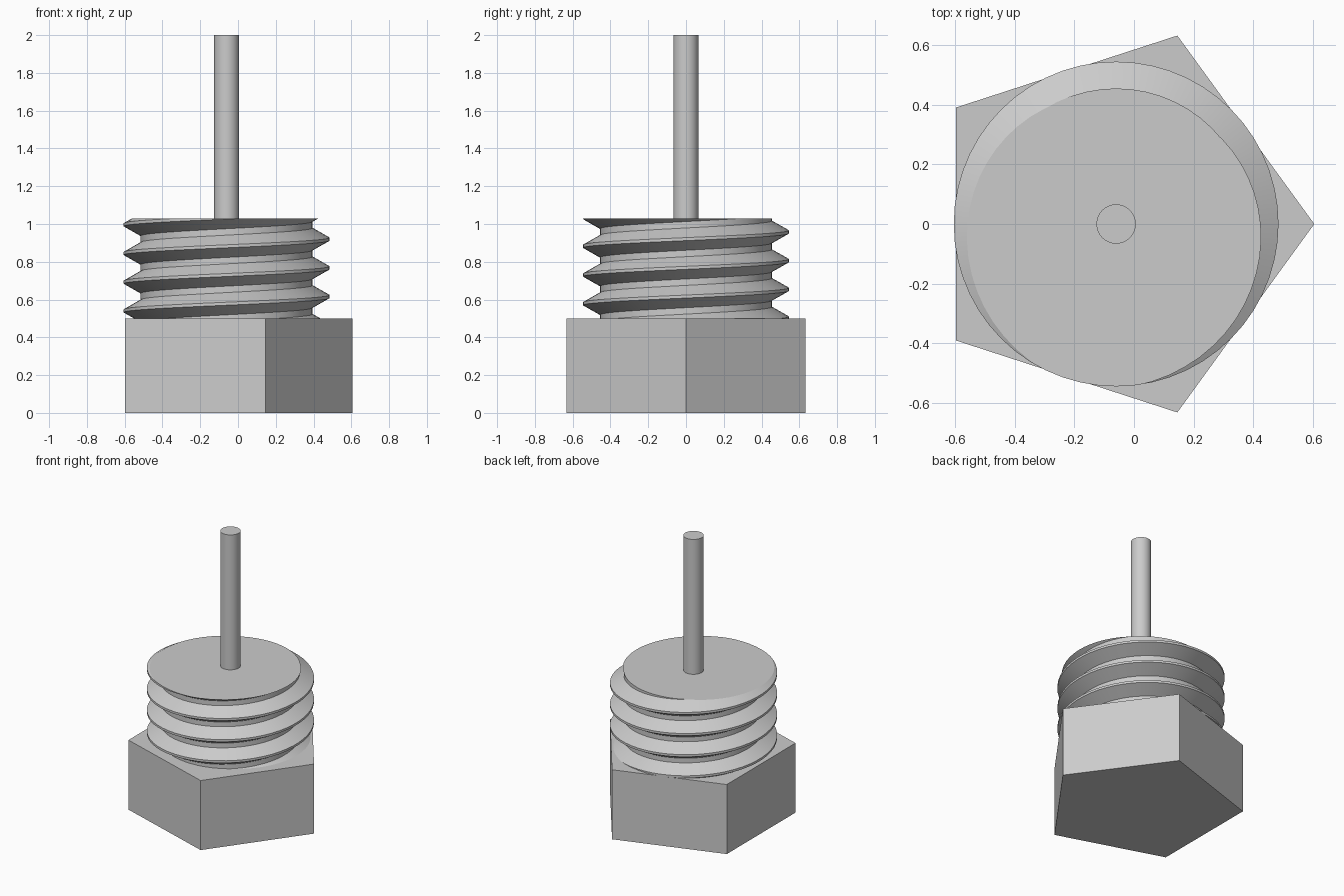
import bpy, bmesh, math

cube = bpy.data.objects.get("Cube")
if cube:
    bpy.data.objects.remove(cube, do_unlink=True)

AXIS_X = -0.06
HEAD_TOP, THREAD_TOP, ROD_TOP = 0.5, 1.03, 2.0

grey = bpy.data.materials.new("plain grey")
grey.use_nodes = True
colour = (0.6, 0.6, 0.6, 1)
grey.diffuse_color = colour
grey.node_tree.nodes["Principled BSDF"].inputs["Base Color"].default_value = colour


def prism(name, sides, radius, bottom, top):
    bpy.ops.mesh.primitive_cylinder_add(
        vertices=sides, radius=radius, depth=top - bottom,
        location=(AXIS_X, 0, (bottom + top) / 2))
    obj = bpy.context.object
    obj.name = name
    obj.data.materials.append(grey)
    return obj


def smooth(obj, degrees):
    bpy.ops.object.select_all(action='DESELECT')
    obj.select_set(True)
    bpy.context.view_layer.objects.active = obj
    bpy.ops.object.shade_smooth_by_angle(angle=math.radians(degrees))


# Five-sided head with one corner towards +x
head = prism("head", 5, 0.665, 0, HEAD_TOP)
head.rotation_euler.z = -math.pi / 2

# Thin central rod
smooth(prism("rod", 32, 0.066, THREAD_TOP - 0.05, ROD_TOP), 30)


# Right-handed thread: a tooth profile swept up a helix, trimmed flat at both ends
def thread(name, steps=56, turns=6, pitch=0.152, crest=0.545, root=0.455):
    profile = [(crest, -0.008), (crest, 0.008), (root, 0.059), (root, 0.093)]
    start = 0.92 - 4 * pitch
    bm = bmesh.new()
    rows = []
    for i in range(steps * turns + 1):
        a = math.tau * i / steps
        rise = start + pitch * i / steps
        rows.append([bm.verts.new((r * math.cos(a), r * math.sin(a), rise + z))
                     for r, z in profile])
    # Close each turn onto the start of the next one
    for i in range(steps * (turns - 1)):
        low, nxt = rows[i], rows[i + 1]
        low_loop = low + [rows[i + steps][0]]
        nxt_loop = nxt + [rows[i + 1 + steps][0]]
        for k in range(len(profile)):
            bm.faces.new((low_loop[k], nxt_loop[k], nxt_loop[k + 1], low_loop[k + 1]))
    for height, up in ((HEAD_TOP - 0.001, -1), (THREAD_TOP, 1)):
        cut = bmesh.ops.bisect_plane(
            bm, geom=bm.verts[:] + bm.edges[:] + bm.faces[:],
            plane_co=(0, 0, height), plane_no=(0, 0, up), clear_outer=True)
        edges = [e for e in cut["geom_cut"] if isinstance(e, bmesh.types.BMEdge)]
        bmesh.ops.contextual_create(bm, geom=edges)
    loose = [v for v in bm.verts if not v.link_faces]
    bmesh.ops.delete(bm, geom=loose, context='VERTS')
    bmesh.ops.recalc_face_normals(bm, faces=bm.faces[:])
    mesh = bpy.data.meshes.new(name)
    bm.to_mesh(mesh)
    bm.free()
    mesh.materials.append(grey)
    obj = bpy.data.objects.new(name, mesh)
    obj.location.x = AXIS_X
    bpy.context.collection.objects.link(obj)
    return obj


smooth(thread("thread"), 25)
